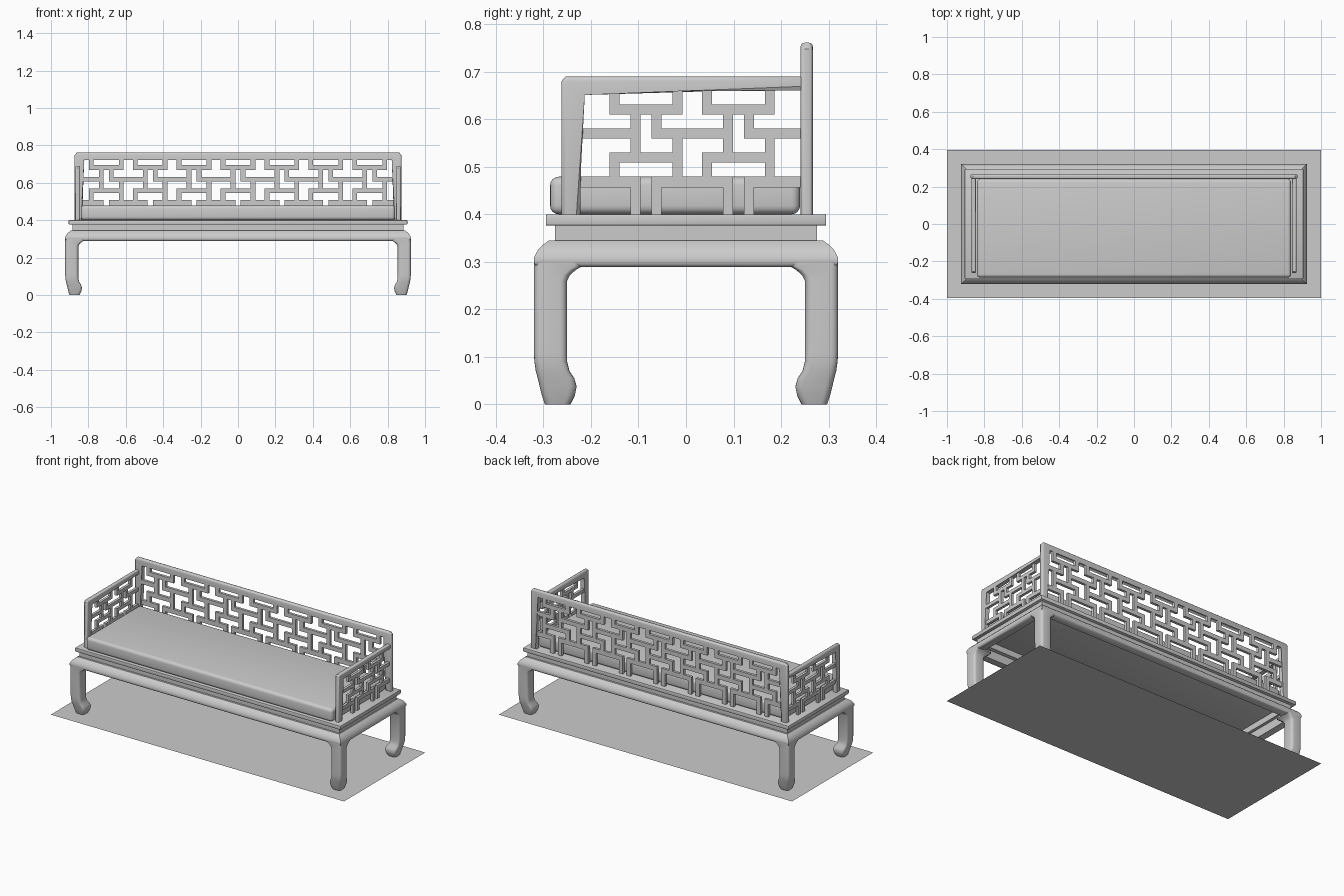
import bpy, bmesh, math
from mathutils import Vector

if "Cube" in bpy.data.objects:
    bpy.data.objects.remove(bpy.data.objects["Cube"])

X, Y = 0.924, 0.32          # outer half extents of legs and apron


def finish(bm, name, smooth=True):
    bmesh.ops.recalc_face_normals(bm, faces=bm.faces[:])
    me = bpy.data.meshes.new(name)
    bm.to_mesh(me)
    bm.free()
    ob = bpy.data.objects.new(name, me)
    bpy.context.collection.objects.link(ob)
    bpy.ops.object.select_all(action='DESELECT')
    ob.select_set(True)
    bpy.context.view_layer.objects.active = ob
    if smooth:
        bpy.ops.object.shade_smooth_by_angle(angle=math.radians(35))
    return ob


def add_box(bm, lo, hi):
    lo, hi = Vector(lo), Vector(hi)
    verts = bmesh.ops.create_cube(bm, size=1)['verts']
    for v in verts:
        v.co = (lo + hi) / 2 + v.co * (hi - lo)


def box(name, lo, hi, bevel=0, seg=3):
    bm = bmesh.new()
    add_box(bm, lo, hi)
    if bevel:
        bmesh.ops.bevel(bm, geom=bm.edges[:], offset=bevel, segments=seg,
                        profile=0.5, affect='EDGES', clamp_overlap=True)
    return finish(bm, name)


def loft(bm, rings, closed):
    """Bridge equal-length point rings; closed joins last to first, otherwise caps."""
    vs = [[bm.verts.new(p) for p in r] for r in rings]
    n = len(vs[0])
    for k in range(len(vs) if closed else len(vs) - 1):
        a, b = vs[k], vs[(k + 1) % len(vs)]
        for i in range(n):
            j = (i + 1) % n
            bm.faces.new((a[i], a[j], b[j], b[i]))
    if not closed:
        bm.faces.new(vs[0])
        bm.faces.new(vs[-1])


def moulding(name, hx, hy, profile):
    """Rectangular mitred ring from (inset, z) profile."""
    bm = bmesh.new()
    loft(bm, [[(sx * (hx - d), sy * (hy - d), z)
               for sx, sy in ((-1, -1), (1, -1), (1, 1), (-1, 1))]
              for d, z in profile], True)
    return finish(bm, name)


def frame(name, outline, place, thick=0.026, bevel=0.009):
    """Extruded rail outline (s, z) with rounded front and back edges."""
    bm = bmesh.new()
    caps = [[bm.verts.new(place(s, t, z)) for s, z in outline]
            for t in (-thick / 2, thick / 2)]
    faces = [bm.faces.new(c) for c in caps]
    n = len(outline)
    for i in range(n):
        j = (i + 1) % n
        bm.faces.new((caps[0][i], caps[0][j], caps[1][j], caps[1][i]))
    edges = list({e for f in faces for e in f.edges})
    bmesh.ops.bevel(bm, geom=edges, offset=bevel, segments=3, profile=0.5,
                    affect='EDGES', clamp_overlap=True)
    return finish(bm, name)


# Fretwork tile bars (s0, s1, depth below top 0, 1); one tile repeats every 0.1943
TILE = [(0, 10, 0, 14), (63, 73, 0, 14), (0, 73, 14, 24),
        (21, 31, 24, 62), (42, 52, 24, 38), (42, 113.5, 38, 48),
        (0, 73, 62, 72), (0, 10, 72, 86), (63, 73, 48, 62), (63, 73, 72, 86),
        (42, 123.5, 86, 97), (21, 31, 97, 999), (42, 52, 97, 999)]
START = [(-40, 21, 38, 48), (-40, 31, 86, 97)]


def fretwork(name, place, s0, lo, hi, top, count, kx, kz, thick=0.016):
    bm = bmesh.new()
    bars = START + [(a + 92.5 * k, b + 92.5 * k, c, d)
                    for k in range(count) for a, b, c, d in TILE]
    for a, b, c, d in bars:
        a, b = (min(max(s0 + v * kx / 476, lo), hi) for v in (a, b))
        c = top - c * kz / 476 + (0.004 if c == 0 else 0)
        d = max(top - d * kz / 476, 0.395)
        p, q = place(a, -thick / 2, d), place(b, thick / 2, c)
        add_box(bm, [min(u) for u in zip(p, q)], [max(u) for u in zip(p, q)])
    return finish(bm, name, False)


# Thin sheet under the daybed
bm = bmesh.new()
bm.faces.new([bm.verts.new(p) for p in
              ((-1, -.395, 0), (1, -.395, 0), (1, .395, 0), (-1, .395, 0))])
finish(bm, "base_sheet", False)

# Hoof-footed legs: (z, outer inset, inner inset)
LEG = [(0, .023, .077), (.018, .017, .086), (.038, .012, .09), (.055, .008, .085),
       (.07, .004, .075), (.09, .001, .07), (.11, 0, .07), (.26, 0, .07),
       (.272, 0, .076), (.282, 0, .087), (.29, 0, .1), (.3, 0, .1)]


def leg_section(o, i, r=0.015):
    pts = []
    for cx, cy, a0 in ((i - r, i - r, 0), (o + r, i - r, 90),
                       (o + r, o + r, 180), (i - r, o + r, 270)):
        for k in range(5):
            a = math.radians(a0 + 22.5 * k)
            pts.append((cx + r * math.cos(a), cy + r * math.sin(a)))
    return pts


for sx, sn in ((-1, "left"), (1, "right")):
    for sy, fn in ((-1, "front"), (1, "back")):
        bm = bmesh.new()
        loft(bm, [[(sx * (X - a), sy * (Y - b), z) for a, b in leg_section(o, i)]
                  for z, o, i in LEG], False)
        finish(bm, f"{fn}_{sn}_leg")

# Apron, recessed waist and seat slab
moulding("apron", X, Y, [(.032, .345), (.018, .335), (.007, .323), (0, .308),
                         (0, .299), (.003, .293), (.009, .289), (.05, .289), (.05, .345)])
moulding("waist", .886, .276, [(0, .34), (0, .38), (.03, .38), (.03, .34)])
box("seat_frame", (-.905, -.295, .376), (.905, .295, .4), .003, 2)

# Cushion
box("cushion", (-.84, -.286, .4), (.84, .24, .479), .018, 4)


# Back rest
def back_place(s, t, z):
    return (s, .254 + t, z)


frame("back_frame", [(-.874, .385), (-.874, .748), (-.862, .761), (.862, .761),
                     (.874, .748), (.874, .385), (.831, .385), (.831, .73),
                     (-.831, .73), (-.831, .385)], back_place)
fretwork("back_fretwork", back_place, -.797, -.835, .835, .73, 7, 1.208, 1.23)

# Side arms
for sx, sn in ((-1, "left"), (1, "right")):
    def side_place(s, t, z, sx=sx):
        return (sx * .857 + t, s, z)
    frame(f"{sn}_arm_frame", [(-.262, .385), (-.262, .68), (-.253, .69), (.25, .69),
                              (.25, .66), (-.222, .66), (-.222, .385)], side_place)
    fretwork(f"{sn}_arm_fretwork", side_place, -.161, -.226, .246, .66, 2, 1, 1)
